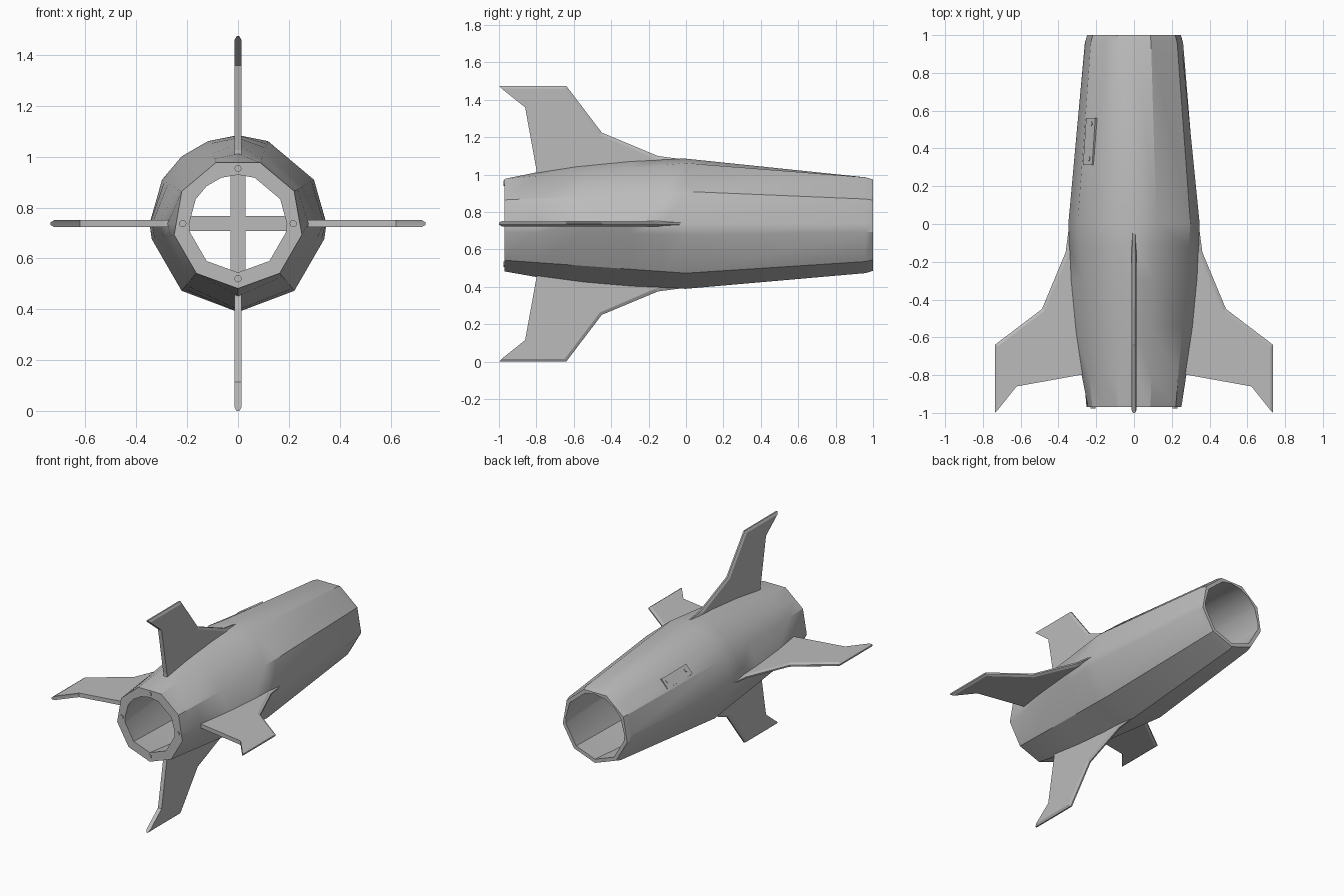
import bpy, bmesh
from math import sin, cos, radians, pi
from mathutils import Matrix, Vector

cube = bpy.data.objects.get("Cube")
if cube:
    bpy.data.objects.remove(cube)

AXIS = 0.737          # height of the body axis
TAIL, NOSE, SHOULDER = -0.97, 1.0, 0.96

grey = bpy.data.materials.new("plain grey")
grey.use_nodes = True
grey.diffuse_color = (0.5, 0.5, 0.5, 1)
grey.node_tree.nodes["Principled BSDF"].inputs["Base Color"].default_value = (0.5, 0.5, 0.5, 1)


def finish(bm, name, smooth=False):
    bmesh.ops.recalc_face_normals(bm, faces=bm.faces)
    mesh = bpy.data.meshes.new(name)
    bm.to_mesh(mesh)
    bm.free()
    mesh.materials.append(grey)
    ob = bpy.data.objects.new(name, mesh)
    bpy.context.collection.objects.link(ob)
    if smooth:
        bpy.ops.object.select_all(action='DESELECT')
        ob.select_set(True)
        bpy.context.view_layer.objects.active = ob
        bpy.ops.object.shade_smooth_by_angle(angle=radians(30))
    return ob


def polar(angle, r, y):
    return Vector((r * cos(radians(angle)), y, AXIS + r * sin(radians(angle))))


# Body: nine-sided hollow tube, with extra ridges swelling towards the fins
corners = [-90 + 40 * k for k in range(9)]
ridges = [0, 90, 130, 180]
angles = sorted(corners + ridges)


def outer_radius(angle, y):
    if y > SHOULDER:
        base, swell = 0.252, 0
    else:
        t = -y / -TAIL if y < 0 else y / SHOULDER
        end = 0.255 if y < 0 else 0.264
        base = 0.345 + (end - 0.345) * t
        swell = 1 - t * t if y < 0 else 1 - t
    if angle in corners and angle != -90:
        return base
    # flat side radius at this angle
    off = (angle + 90) % 40 - 20
    flat = cos(radians(20)) / cos(radians(off))
    if angle == 130:
        return base * (flat + (1 - flat) * swell)
    if y < 0:
        return 0.255 * flat + (0.348 - 0.255 * flat) * swell
    return base * (flat + (1.008 - flat) * swell)


bm = bmesh.new()
rings = []
for y in (TAIL, -0.8, -0.55, -0.3, -0.12, 0, SHOULDER, NOSE):
    rings.append([bm.verts.new(polar(a, outer_radius(a, y), y)) for a in angles])
for y, r in ((NOSE, 0.226), (0, 0.3), (TAIL, 0.192)):
    rings.append([bm.verts.new(polar(a, r, y)) for a in angles])
n = len(angles)
for i, ring in enumerate(rings):
    nxt = rings[(i + 1) % len(rings)]
    for j in range(n):
        k = (j + 1) % n
        bm.faces.new((ring[j], ring[k], nxt[k], nxt[j]))
finish(bm, "body_tube", True)

# Fins: swept plates with a chamfered leading edge and tip, as (y, radius)
ridge_line = [(-0.8, 0.255), (-0.8, 0.29), (-0.86, 0.622), (-1.0, 0.737), (-0.64, 0.737),
              (-0.45, 0.487), (-0.15, 0.362), (-0.02, 0.345), (-0.1, 0.315)]
side_line = [(-0.8, 0.255), (-0.8, 0.29), (-0.86, 0.622), (-0.985, 0.722), (-0.648, 0.722),
             (-0.46, 0.474), (-0.17, 0.35), (-0.13, 0.335), (-0.12, 0.315)]
for name, turn in (("top", 0), ("left", 90), ("bottom", 180), ("right", 270)):
    bm = bmesh.new()
    loops = []
    for x, line in ((-0.014, side_line), (-0.005, ridge_line), (0.005, ridge_line), (0.014, side_line)):
        loops.append([bm.verts.new((x, y, r)) for y, r in line])
    for a, b in zip(loops, loops[1:]):
        for j in range(len(a)):
            k = (j + 1) % len(a)
            bm.faces.new((a[j], a[k], b[k], b[j]))
    bm.faces.new(loops[0])
    bm.faces.new(loops[-1])
    bm.transform(Matrix.Translation((0, 0, AXIS)) @ Matrix.Rotation(radians(turn), 4, 'Y'))
    finish(bm, name + "_fin")


def box(name, size, matrix):
    bm = bmesh.new()
    bmesh.ops.create_cube(bm, size=1, matrix=matrix @ Matrix.Diagonal((*size, 1)))
    finish(bm, name)


def screw(name, matrix, radius=0.014, depth=0.012):
    bm = bmesh.new()
    bmesh.ops.create_cone(bm, cap_ends=True, segments=12, radius1=radius, radius2=radius,
                          depth=depth, matrix=matrix)
    finish(bm, name, True)


# Internal cross brace
centre = Matrix.Translation((0, 0, AXIS))
box("brace_upright", (0.06, 0.06, 0.6), centre)
box("brace_crossbar", (0.6, 0.06, 0.06), centre)

# Screws around the tail ring
for i in range(4):
    spot = polar(90 * i, 0.217, TAIL)
    screw("tail_screw_%d" % (i + 1), Matrix.Translation(spot) @ Matrix.Rotation(pi / 2, 4, 'X'))

# Mounting plate on the upper right flank, tilted with the taper
mount = (Matrix.Translation(polar(140, 0.3, 0.437)) @ Matrix.Rotation(radians(-50), 4, 'Y')
         @ Matrix.Rotation(radians(-5), 4, 'X'))
box("mount_plate", (0.075, 0.25, 0.02), mount)
for i, y in enumerate((-0.093, 0.093)):
    screw("mount_screw_%d" % (i + 1), mount @ Matrix.Translation((0.005, y, 0.009)), 0.013, 0.01)
